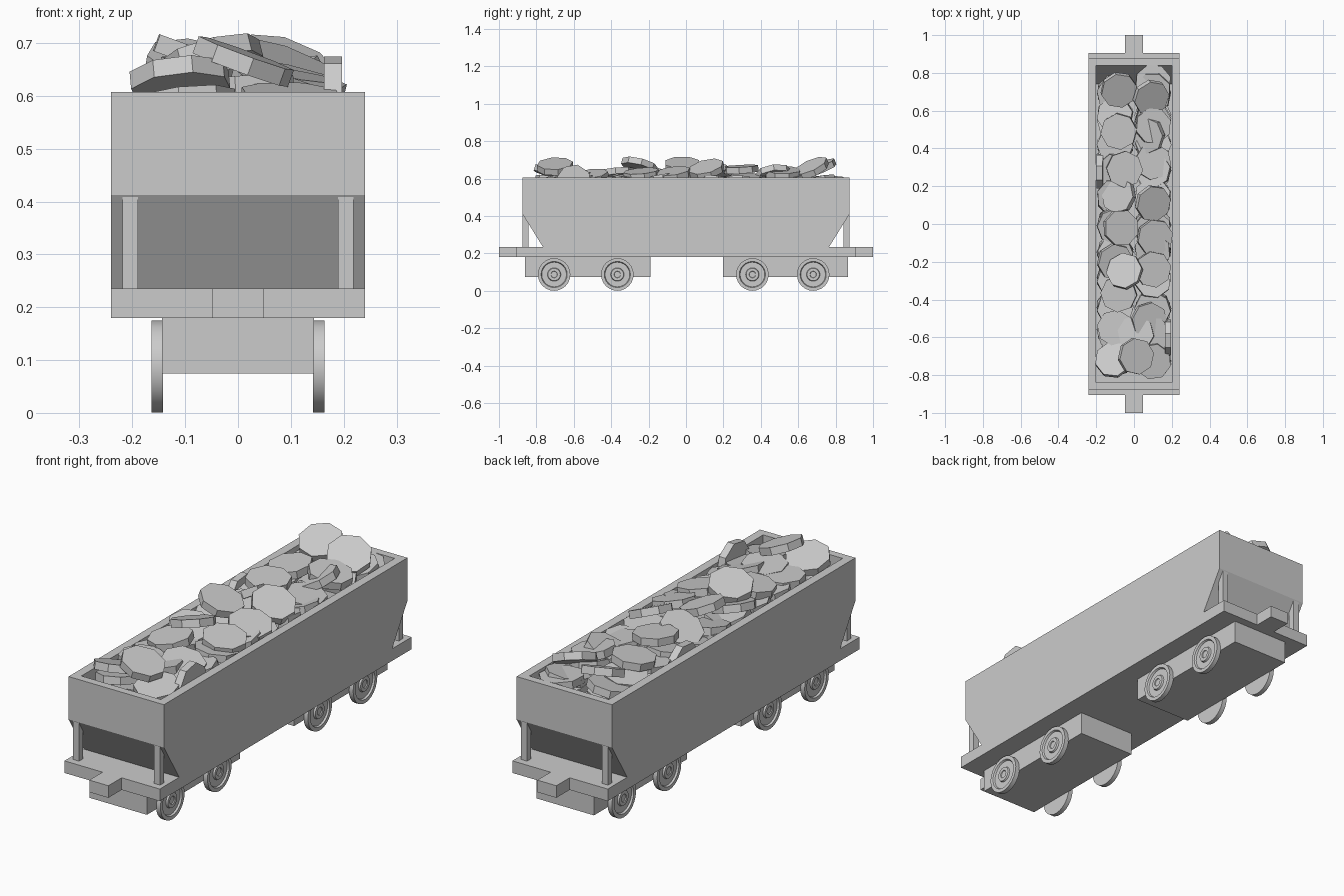
import bpy, bmesh, math, random
from mathutils import Matrix, Vector

if "Cube" in bpy.data.objects:
    bpy.data.objects.remove(bpy.data.objects["Cube"], do_unlink=True)

grey = bpy.data.materials.new("plain_grey")
grey.use_nodes = True
colour = (0.6, 0.6, 0.6, 1)
grey.diffuse_color = colour
grey.node_tree.nodes["Principled BSDF"].inputs["Base Color"].default_value = colour


def finish(name, bm, smooth=False):
    bmesh.ops.recalc_face_normals(bm, faces=bm.faces)
    mesh = bpy.data.meshes.new(name)
    bm.to_mesh(mesh)
    bm.free()
    mesh.materials.append(grey)
    ob = bpy.data.objects.new(name, mesh)
    bpy.context.collection.objects.link(ob)
    if smooth:
        bpy.ops.object.select_all(action='DESELECT')
        ob.select_set(True)
        bpy.context.view_layer.objects.active = ob
        bpy.ops.object.shade_smooth_by_angle(angle=math.radians(30))
    return ob


def skin(name, rings, smooth=False):
    """Join rings of points in order and cap both ends."""
    bm = bmesh.new()
    loops = [[bm.verts.new(p) for p in ring] for ring in rings]
    for a, b in zip(loops, loops[1:]):
        for i in range(len(a)):
            j = (i + 1) % len(a)
            bm.faces.new((a[i], a[j], b[j], b[i]))
    bm.faces.new(loops[0])
    bm.faces.new(loops[-1])
    return finish(name, bm, smooth)


def rect(hx, hy, z, y=0, x=0):
    return [(x - hx, y - hy, z), (x + hx, y - hy, z),
            (x + hx, y + hy, z), (x - hx, y + hy, z)]


def box(name, x, y, hx, hy, z0, z1):
    return skin(name, [rect(hx, hy, z0, y, x), rect(hx, hy, z1, y, x)])


# Underframe slab with a coupler stub at each end
w, end, stub, tip = 0.24, 0.905, 0.048, 1.0
half = [(w, -end), (w, end), (stub, end), (stub, tip)]
outline = half + [(-x, y) for x, y in reversed(half)]
outline += [(-stub, -end), (-stub, -tip), (stub, -tip), (stub, -end)]
skin("underframe", [[(x, y, z) for x, y in outline] for z in (0.18, 0.235)])

# Open hopper with sloping ends, outside then inside
skin("hopper", [rect(w, 0.765, 0.235), rect(w, 0.875, 0.412), rect(w, 0.875, 0.607),
                rect(0.2, 0.84, 0.607), rect(0.2, 0.84, 0.43), rect(0.2, 0.74, 0.26)])

# Corner posts
for ynm, sy in (("front", -1), ("back", 1)):
    for xnm, sx in (("left", 1), ("right", -1)):
        box(f"{ynm}_{xnm}_post", sx * 0.204, sy * 0.858, 0.015, 0.015, 0.235, 0.412)

# Bogies
box("front_bogie", 0, -0.525, 0.144, 0.335, 0.075, 0.18)
box("back_bogie", 0, 0.532, 0.144, 0.335, 0.075, 0.18)

# Wheels: stepped discs, radius and distance from the centre line
profile = [(0.087, 0.142), (0.087, 0.164), (0.07, 0.164), (0.066, 0.156),
           (0.036, 0.156), (0.033, 0.164), (0.018, 0.164), (0.016, 0.16)]
sides = 24
for n, y in enumerate((-0.705, -0.367, 0.355, 0.68)):
    for side, s in (("left", 1), ("right", -1)):
        rings = []
        for r, x in profile:
            angles = [math.tau * k / sides for k in range(sides)]
            rings.append([(s * x, y + r * math.cos(a), 0.0875 + r * math.sin(a))
                          for a in angles])
        skin(f"{side}_wheel_{n + 1}", rings, smooth=True)

# Load of octagonal chunks
random.seed(4)
load = bmesh.new()


def chunk(x, y, z, rx, ry):
    spin = Matrix.Rotation(random.uniform(0, math.pi / 4), 4, 'Z')
    tilt = (Matrix.Rotation(math.radians(rx), 4, 'X')
            @ Matrix.Rotation(math.radians(ry), 4, 'Y'))
    bmesh.ops.create_cone(load, cap_ends=True, segments=8, radius1=0.097,
                          radius2=0.097, depth=0.034,
                          matrix=Matrix.Translation(Vector((x, y, z))) @ tilt @ spin)


# Top layer: position and tilt in degrees
top = [
    (-.08, .71, .655, 22, 8), (.09, .67, .655, 24, 18), (.1, .75, .59, 0, 5),
    (-.08, .49, .63, 5, -6), (.07, .47, .62, 8, -25), (.1, .52, .63, 0, 12),
    (-.05, .29, .65, 3, 4), (.1, .33, .6, 0, 8),
    (-.08, .15, .63, -10, -30), (.1, .11, .65, 14, 22),
    (-.07, -.02, .67, 0, 20), (.11, -.07, .625, 8, 14),
    (-.1, -.2, .61, 10, 15), (-.05, -.25, .67, -14, -14), (.1, -.24, .625, 5, 10),
    (-.08, -.37, .63, 5, -8), (.08, -.51, .61, 8, 15), (-.1, -.55, .605, 0, 0),
    (.01, -.58, .615, -4, -4), (.01, -.7, .665, 3, 20), (-.11, -.72, .63, -18, -5),
    (-.18, .28, .55, 0, 88), (.18, -.6, .58, 0, 90),
]
for row in top:
    chunk(*row)

# Lower layers fill the hopper beneath
for z in (0.5, 0.555, 0.585):
    for i in range(11):
        for x in (-0.1, 0.1):
            y = -0.72 + i * 0.142
            chunk(x, y + random.uniform(-0.02, 0.02), z + random.uniform(-0.01, 0.01),
                  random.uniform(-12, 12), random.uniform(-12, 12))
finish("load", load)
